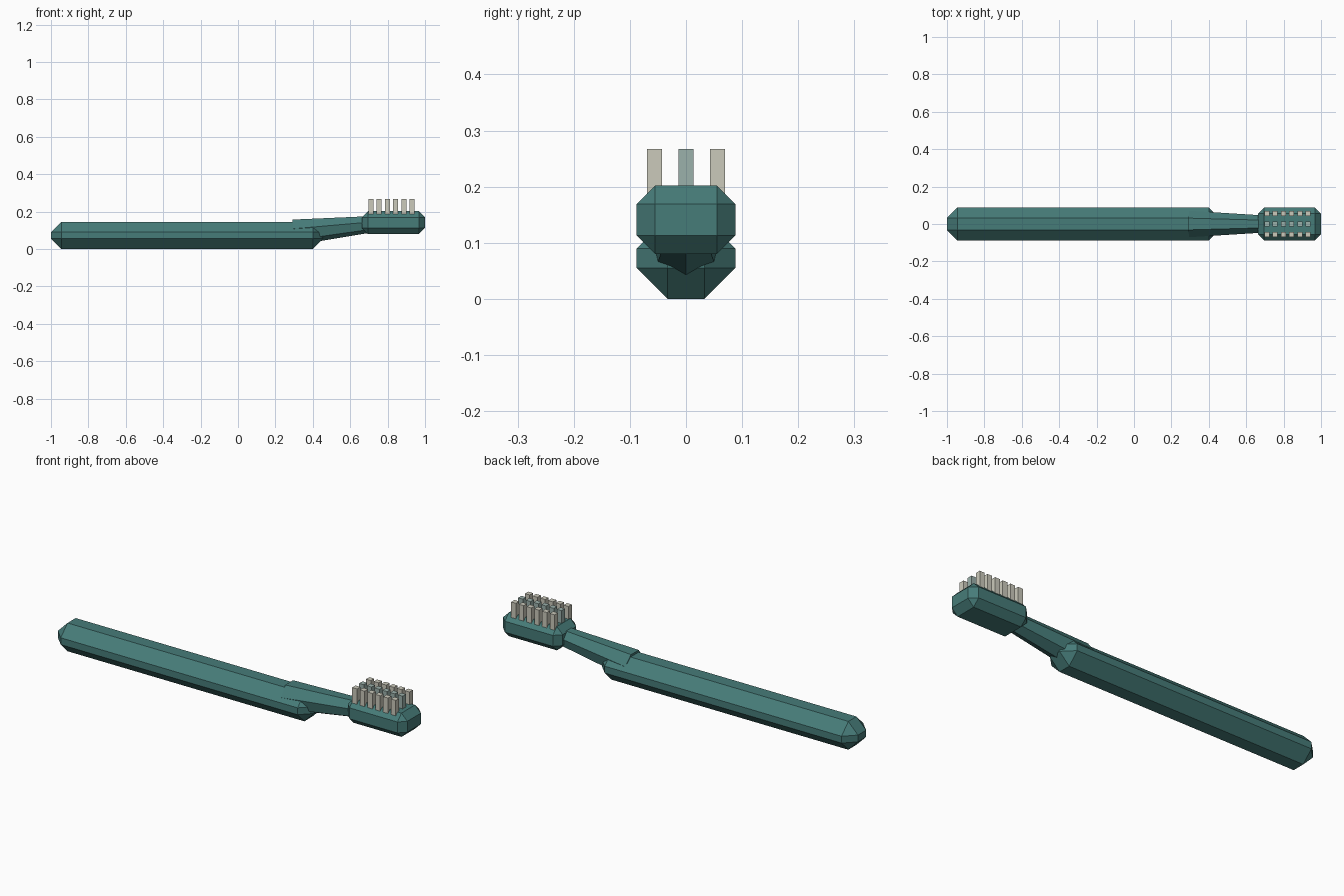
import bpy, bmesh
from mathutils import Vector, Matrix

if "Cube" in bpy.data.objects:
    bpy.data.objects.remove(bpy.data.objects["Cube"], do_unlink=True)


def material(name, rgb):
    m = bpy.data.materials.new(name)
    m.use_nodes = True
    m.diffuse_color = (*rgb, 1)
    m.node_tree.nodes["Principled BSDF"].inputs["Base Color"].default_value = (*rgb, 1)
    return m


teal = material("teal plastic", (0.062, 0.2, 0.19))
cream = material("cream bristle", (0.6, 0.59, 0.5))
pale_teal = material("pale teal bristle", (0.33, 0.44, 0.41))


def finish(name, bm, mat):
    bmesh.ops.recalc_face_normals(bm, faces=bm.faces)
    mesh = bpy.data.meshes.new(name)
    bm.to_mesh(mesh)
    bm.free()
    mesh.materials.append(mat)
    obj = bpy.data.objects.new(name, mesh)
    bpy.context.collection.objects.link(obj)
    return obj


def add_box(bm, low, high):
    low, high = Vector(low), Vector(high)
    place = Matrix.Translation((low + high) / 2) @ Matrix.Diagonal((*(high - low), 1))
    bmesh.ops.create_cube(bm, size=1, matrix=place)


def chamfered_box(name, low, high, width):
    bm = bmesh.new()
    add_box(bm, low, high)
    bmesh.ops.bevel(bm, geom=bm.edges[:], offset=width, segments=1,
                    profile=0.5, affect='EDGES')
    return finish(name, bm, teal)


# Handle and head: chamfered bars
chamfered_box("handle", (-1, -0.088, 0), (0.455, 0.088, 0.145), 0.055)
chamfered_box("head", (0.662, -0.088, 0.08), (1, 0.088, 0.202), 0.033)

# Neck: seven-sided taper, flat side up, rising from handle to head
start, end = Vector((0.297, 0, 0.092)), Vector((0.72, 0, 0.135))
axis = (end - start).normalized()
side = Vector((0, 1, 0))
down = axis.cross(side)
if down.z > 0:
    down = -down
turn = Matrix((down, axis.cross(down), axis)).transposed().to_4x4()
bm = bmesh.new()
bmesh.ops.create_cone(bm, cap_ends=True, segments=7, radius1=0.0724, radius2=0.0455,
                      depth=(end - start).length)
# put one corner exactly at the bottom
corner = max(bm.verts, key=lambda v: v.co.xy.length).co
spin = Matrix.Rotation(-Vector((1, 0)).angle_signed(corner.xy) * -1, 4, 'Z')
bmesh.ops.transform(bm, verts=bm.verts,
                    matrix=Matrix.Translation((start + end) / 2) @ turn @ spin)
finish("neck", bm, teal)

# Bristles: three rows of six square tufts, the middle row tinted
half = 0.0135
for name, y, mat in (("right_bristles", -0.056, cream),
                     ("middle_bristles", 0, pale_teal),
                     ("left_bristles", 0.056, cream)):
    bm = bmesh.new()
    for i in range(6):
        x = 0.711 + i * 0.044
        add_box(bm, (x - half, y - half, 0.17), (x + half, y + half, 0.267))
    finish(name, bm, mat)
